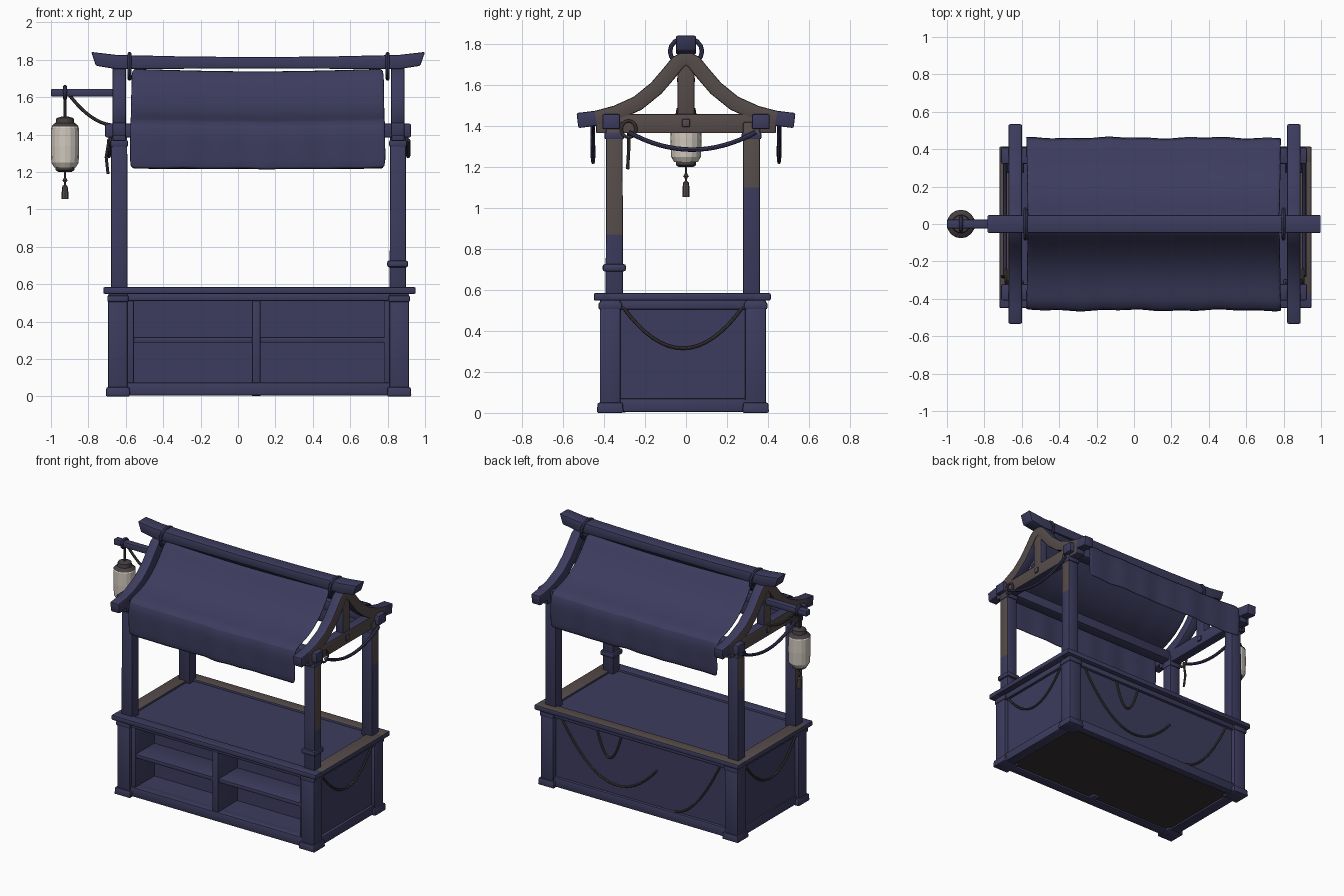
import bpy, bmesh, math
from mathutils import Vector, Matrix

if "Cube" in bpy.data.objects:
    bpy.data.objects.remove(bpy.data.objects["Cube"])


def material(name, rgb):
    m = bpy.data.materials.new(name)
    m.diffuse_color = (*rgb, 1)
    m.use_nodes = True
    m.node_tree.nodes["Principled BSDF"].inputs["Base Color"].default_value = m.diffuse_color
    return m


INDIGO = material("indigo", (0.046, 0.045, 0.113))
BROWN = material("worn brown", (0.092, 0.072, 0.067))
CREAM = material("lantern paper", (0.63, 0.58, 0.51))
DARK = material("dark underside", (0.036, 0.031, 0.029))
METAL = material("dark lantern trim", (0.062, 0.050, 0.053))
C = 0.11          # stall centre in x (the lantern arm shifts the bounds)


def finish(name, bm, mat, worn=None):
    """Turn a bmesh into an object; worn(centre, normal) marks brown faces."""
    bmesh.ops.recalc_face_normals(bm, faces=bm.faces)
    bm.normal_update()
    me = bpy.data.meshes.new(name)
    if worn:
        for f in bm.faces:
            f.material_index = int(worn(f.calc_center_median(), f.normal))
    bm.to_mesh(me)
    bm.free()
    me.materials.append(mat)
    if worn:
        me.materials.append(BROWN)
    ob = bpy.data.objects.new(name, me)
    bpy.context.collection.objects.link(ob)
    return ob


def box(name, x, y, z, mat=INDIGO, bevel=0.008, worn=None, cut_z=None, taper=1.0):
    bm = bmesh.new()
    bmesh.ops.create_cube(bm, size=1)
    for v in bm.verts:
        k = taper if v.co.z > 0 else 1
        v.co = Vector(((x[0] + x[1]) / 2 + v.co.x * (x[1] - x[0]) * k,
                       (y[0] + y[1]) / 2 + v.co.y * (y[1] - y[0]) * k,
                       (z[0] + z[1]) / 2 + v.co.z * (z[1] - z[0])))
    if bevel:
        bmesh.ops.bevel(bm, geom=bm.edges[:], offset=bevel, segments=2, profile=0.5, affect='EDGES')
    if cut_z:
        bmesh.ops.bisect_plane(bm, geom=bm.verts[:] + bm.edges[:] + bm.faces[:],
                               plane_co=(0, 0, cut_z), plane_no=(0, 0, 1))
    return finish(name, bm, mat, worn)


def loft(name, sections, mat=INDIGO, bevel=0.008, worn=None):
    """Bridge four-cornered sections into a closed bar."""
    bm = bmesh.new()
    rings = [[bm.verts.new(p) for p in s] for s in sections]
    for a, b in zip(rings, rings[1:]):
        for i in range(4):
            bm.faces.new((a[i], a[(i + 1) % 4], b[(i + 1) % 4], b[i]))
    bm.faces.new(rings[0])
    bm.faces.new(rings[-1][::-1])
    bmesh.ops.recalc_face_normals(bm, faces=bm.faces)
    sharp = [e for e in bm.edges if e.calc_face_angle() > 1]
    bmesh.ops.bevel(bm, geom=sharp, offset=bevel, segments=2, profile=0.5, affect='EDGES')
    return finish(name, bm, mat, worn)


def lathe(name, profile, x, y, mat, sides=16):
    bm = bmesh.new()
    rings = [[bm.verts.new((x + r * math.cos(2 * math.pi * i / sides),
                            y + r * math.sin(2 * math.pi * i / sides), z)) for i in range(sides)]
             for r, z in profile]
    for a, b in zip(rings, rings[1:]):
        for i in range(sides):
            bm.faces.new((a[i], a[(i + 1) % sides], b[(i + 1) % sides], b[i]))
    bm.faces.new(rings[0])
    bm.faces.new(rings[-1])
    return finish(name, bm, mat)


def rope(name, pts, r=0.009, mat=INDIGO, closed=False):
    cu = bpy.data.curves.new(name, 'CURVE')
    cu.dimensions = '3D'
    cu.bevel_depth, cu.bevel_resolution, cu.use_fill_caps = r, 2, True
    sp = cu.splines.new('POLY')
    sp.points.add(len(pts) - 1)
    for p, q in zip(sp.points, pts):
        p.co = (*q, 1)
    sp.use_cyclic_u = closed
    cu.materials.append(mat)
    ob = bpy.data.objects.new(name, cu)
    bpy.context.collection.objects.link(ob)
    bpy.ops.object.select_all(action='DESELECT')
    ob.select_set(True)
    bpy.context.view_layer.objects.active = ob
    bpy.ops.object.convert(target='MESH')


def swag(name, a, b, drop, r=0.008, mat=METAL, n=16):
    a, b = Vector(a), Vector(b)
    rope(name, [a.lerp(b, i / n) - Vector((0, 0, drop * 4 * (i / n) * (1 - i / n)))
                for i in range(n + 1)], r, mat)


def ring(name, centre, ry, rz, r=0.008, mat=INDIGO):
    rope(name, [Vector(centre) + Vector((0, ry * math.cos(i * math.pi / 8), rz * math.sin(i * math.pi / 8)))
                for i in range(16)], r, mat, True)


# --- Cabinet: corner posts, feet, rails and panels
for s, side in ((-1, "left"), (1, "right")):
    X = C + s * 0.752
    for y, end in ((-0.37, "front"), (0.34, "back")):
        box(f"{end}_{side}_corner", (X - 0.052, X + 0.052), (y - 0.051, y + 0.051), (0.0, 0.55))
        box(f"{end}_{side}_foot", (X - 0.065, X + 0.065), (y - 0.065, y + 0.065), (0, 0.05), taper=0.95)
        box(f"{end}_{side}_corner_cap", (X - 0.057, X + 0.057), (y - 0.057, y + 0.057), (0.505, 0.54))
    Xp = C + s * 0.765
    box(f"{side}_panel", (Xp - 0.012, Xp + 0.012), (-0.35, 0.32), (0.03, 0.53), bevel=0)
    for z, part in (((0.005, 0.07), "bottom"), ((0.505, 0.55), "top")):
        box(f"{side}_{part}_rail", (X - 0.035, X + 0.045), (-0.35, 0.32), z)
    swag(f"{side}_side_rope", (C + s * 0.79, -0.31, 0.52), (C + s * 0.79, 0.28, 0.52), 0.205)
box("back_panel", (-0.62, 0.84), (0.335, 0.36), (0.03, 0.53), bevel=0)
for y, end in (((-0.41, -0.34), "front"), ((0.32, 0.38), "back")):
    box(f"{end}_bottom_rail", (-0.62, 0.84), y, (0.005, 0.075))
    box(f"{end}_top_rail", (-0.62, 0.84), y, (0.51, 0.55))
box("cabinet_underside", (-0.62, 0.84), (-0.36, 0.34), (0.018, 0.03), DARK, 0)

# --- Front shelves
box("shelf_back", (-0.62, 0.84), (-0.18, -0.16), (0.03, 0.55), bevel=0)
box("shelf_floor", (-0.62, 0.84), (-0.38, -0.17), (0.05, 0.075), bevel=0)
box("shelf_board", (-0.62, 0.84), (-0.395, -0.17), (0.288, 0.317), bevel=0.005)
box("shelf_divider", (0.075, 0.12), (-0.405, -0.17), (0.03, 0.54), bevel=0.005)
box("divider_foot", (0.07, 0.125), (-0.40, -0.29), (0.002, 0.05))
for x, side in ((-0.575, "left"), (0.80, "right")):
    box(f"shelf_{side}_wall", (x - 0.018, x + 0.018), (-0.40, -0.17), (0.03, 0.54), bevel=0.004)

# --- Counter with raised rim, worn on the top of the ends and back
top_worn = lambda c, n: n.z > 0.9
box("counter_top", (-0.68, 0.90), (-0.41, 0.37), (0.545, 0.57), bevel=0)
box("counter_front_rim", (-0.72, 0.95), (-0.45, -0.37), (0.548, 0.585))
box("counter_back_rim", (-0.72, 0.95), (0.33, 0.414), (0.548, 0.585), worn=top_worn)
box("counter_left_rim", (-0.72, -0.62), (-0.38, 0.34), (0.549, 0.584), worn=top_worn)
box("counter_right_rim", (0.845, 0.95), (-0.38, 0.34), (0.549, 0.584), worn=top_worn)

# --- Ropes nailed to the back
swag("back_long_rope", (0.76, 0.366, 0.52), (-0.02, 0.366, 0.34), 0.28)
swag("back_small_loop", (0.47, 0.366, 0.52), (0.27, 0.366, 0.52), 0.19)
rope("back_loose_rope", [(-0.54 + 0.37 * math.sin(t * math.pi / 20), 0.366,
                          0.08 + 0.44 * (1 - math.sin(t * math.pi / 20)) ** 1.8) for t in range(11)],
     0.008, METAL)

# --- Gable frames: posts, tie beams, king posts, curved rafters (worn on the outer faces)
half = [(0.0, 1.735), (0.04, 1.71), (0.085, 1.655), (0.145, 1.585), (0.235, 1.512),
        (0.345, 1.462), (0.44, 1.438), (0.53, 1.427)]
arc = [Vector((0, -y, z)) for y, z in half[:0:-1]] + [Vector((0, y, z)) for y, z in half]
for s, side in ((-1, "left"), (1, "right")):
    X = C + s * 0.745
    outer = lambda c, n, s=s: n.x * s > 0.6
    for y, end, low in ((-0.35, "front", 0.87), (0.32, "back", 1.1)):
        box(f"{end}_{side}_post", (X - 0.044, X + 0.044), (y - 0.042, y + 0.042), (0.56, 1.42), cut_z=low,
            taper=0.97, worn=lambda c, n, s=s, low=low: n.x * s > 0.9 and c.z > low)
        box(f"{end}_{side}_post_head", (X - 0.047, X + 0.047), (y - 0.048, y + 0.048), (1.335, 1.37))
    box(f"{side}_tie_beam", (X - 0.035, X + 0.035), (-0.44, 0.44), (1.365, 1.46), worn=outer)
    box(f"{side}_king_post", (X - 0.03, X + 0.03), (-0.042, 0.042), (1.44, 1.74), worn=outer)
    box(f"{side}_beam_peg", (X - 0.045, X + 0.045), (-0.02, 0.02), (1.395, 1.435), worn=outer)
    sections = []
    for i, p in enumerate(arc):
        t = (arc[min(i + 1, len(arc) - 1)] - arc[max(i - 1, 0)]).normalized()
        n = Vector((0, -t.z, t.y)) * 0.037
        w = Vector((0.036, 0, 0))
        p = p + Vector((X, 0, 0))
        sections.append([p + n + w, p + n - w, p - n - w, p - n + w])
    loft(f"{side}_rafter", sections, worn=lambda c, n, s=s: n.x * s > 0.6 and abs(c.y) < 0.44)
    # Ropes tied to the gable and looped round the ridge
    Xo = C + s * 0.80
    swag(f"{side}_gable_rope", (Xo, -0.28, 1.37), (Xo, 0.34, 1.37), 0.085, 0.011, INDIGO)
    ring(f"{side}_rope_coil", (Xo - s * 0.006, -0.28, 1.385), 0.036, 0.04, mat=BROWN)
    ring(f"{side}_ridge_loop", (C + s * 0.69, 0, 1.765), 0.078, 0.066, 0.011)
box("front_right_post_collar", (0.797, 0.91), (-0.407, -0.293), (0.69, 0.727), bevel=0.012)
for y, end in ((-0.365, "front"), (0.365, "back")):
    box(f"{end}_eave_beam", (-0.71, 0.925), (y - 0.043, y + 0.043), (1.385, 1.458))

# --- Ridge beam with upswept ends
ridge = []
for x, lo, hi in ((-0.785, 1.768, 1.842), (-0.65, 1.750, 1.826), (-0.3, 1.752, 1.818), (0.11, 1.754, 1.814),
                  (0.5, 1.752, 1.818), (0.86, 1.750, 1.826), (1.0, 1.768, 1.842)):
    slant = 0.025 * (1 if x < -0.7 else -1 if x > 0.95 else 0)
    ridge.append([(x, -0.049, hi), (x, 0.049, hi), (x + slant, 0.049, lo), (x + slant, -0.049, lo)])
loft("ridge_beam", ridge)

# --- Cloth awnings: curved slope, then a hanging flap with a soft wavy hem
drape = [(0.035, 1.755), (0.085, 1.682), (0.15, 1.605), (0.23, 1.540), (0.33, 1.494), (0.41, 1.480),
         (0.45, 1.457), (0.458, 1.40), (0.454, 1.31), (0.454, 1.215)]
for s, end in ((-1, "front"), (1, "back")):
    bm = bmesh.new()
    N = 40
    grid = []
    for j, (y, z) in enumerate(drape):
        v = j / (len(drape) - 1)
        row = []
        for i in range(N + 1):
            u = i / N
            sag = 0.014 * math.sin(math.pi * u) * (1 - 0.8 * v)
            wave = 0.004 * v * (math.sin(u * 17 + 2 * s) + 0.8 * math.sin(u * 41 + s))
            row.append(bm.verts.new((-0.58 + 1.37 * u + (0.5 - u) * 0.02 * (1 - v),
                                     s * (y + wave), z - sag + 0.5 * wave * math.sin(9 * u))))
        grid.append(row)
    for a, b in zip(grid, grid[1:]):
        for i in range(N):
            bm.faces.new((a[i], a[i + 1], b[i + 1], b[i]))
    ob = finish(f"{end}_awning_cloth", bm, INDIGO)
    thick = ob.modifiers.new("thickness", 'SOLIDIFY')
    thick.thickness, thick.offset = 0.012, 0
    soft = ob.modifiers.new("soften", 'SUBSURF')
    soft.levels = soft.render_levels = 1

# --- Lantern arm and hanging lantern
L = -0.925
box("lantern_arm", (-1.0, -0.62), (-0.025, 0.025), (1.603, 1.645))
ring("arm_wrap", (L, 0, 1.625), 0.034, 0.03, 0.011)
rope("lantern_hook", [(L, 0, 1.61), (L, 0, 1.48)], 0.008, METAL)
swag("arm_brace_rope", (-0.90, 0, 1.61), (-0.67, 0, 1.45), 0.035, 0.009)
rope("hanging_rope_end", [(-0.69, -0.28, 1.37), (-0.705, -0.28, 1.28), (-0.695, -0.285, 1.19)], 0.008, METAL)
lathe("lantern_paper", [(0.058, 1.225), (0.073, 1.25), (0.076, 1.34), (0.074, 1.435), (0.06, 1.455)], L, 0, CREAM)
lathe("lantern_top_cap", [(0.075, 1.442), (0.058, 1.458), (0.05, 1.462), (0.046, 1.488), (0.02, 1.496)], L, 0, METAL)
lathe("lantern_bottom_cap", [(0.035, 1.20), (0.05, 1.21), (0.05, 1.232), (0.062, 1.238)], L, 0, METAL)
rope("tassel_cord", [(L, 0, 1.21), (L, 0, 1.10)], 0.006, METAL)
lathe("tassel_knot", [(0.006, 1.145), (0.014, 1.155), (0.006, 1.168)], L, 0, BROWN, 8)
lathe("tassel", [(0.018, 1.055), (0.018, 1.09), (0.014, 1.125), (0.005, 1.132)], L, 0, BROWN, 8)

# --- Smooth shading with crisp edges; the lantern paper stays faceted
bpy.ops.object.select_all(action='DESELECT')
for ob in bpy.context.scene.objects:
    if ob.type == 'MESH' and ob.name != "lantern_paper":
        ob.select_set(True)
        bpy.context.view_layer.objects.active = ob
bpy.ops.object.shade_smooth_by_angle(angle=math.radians(38))
